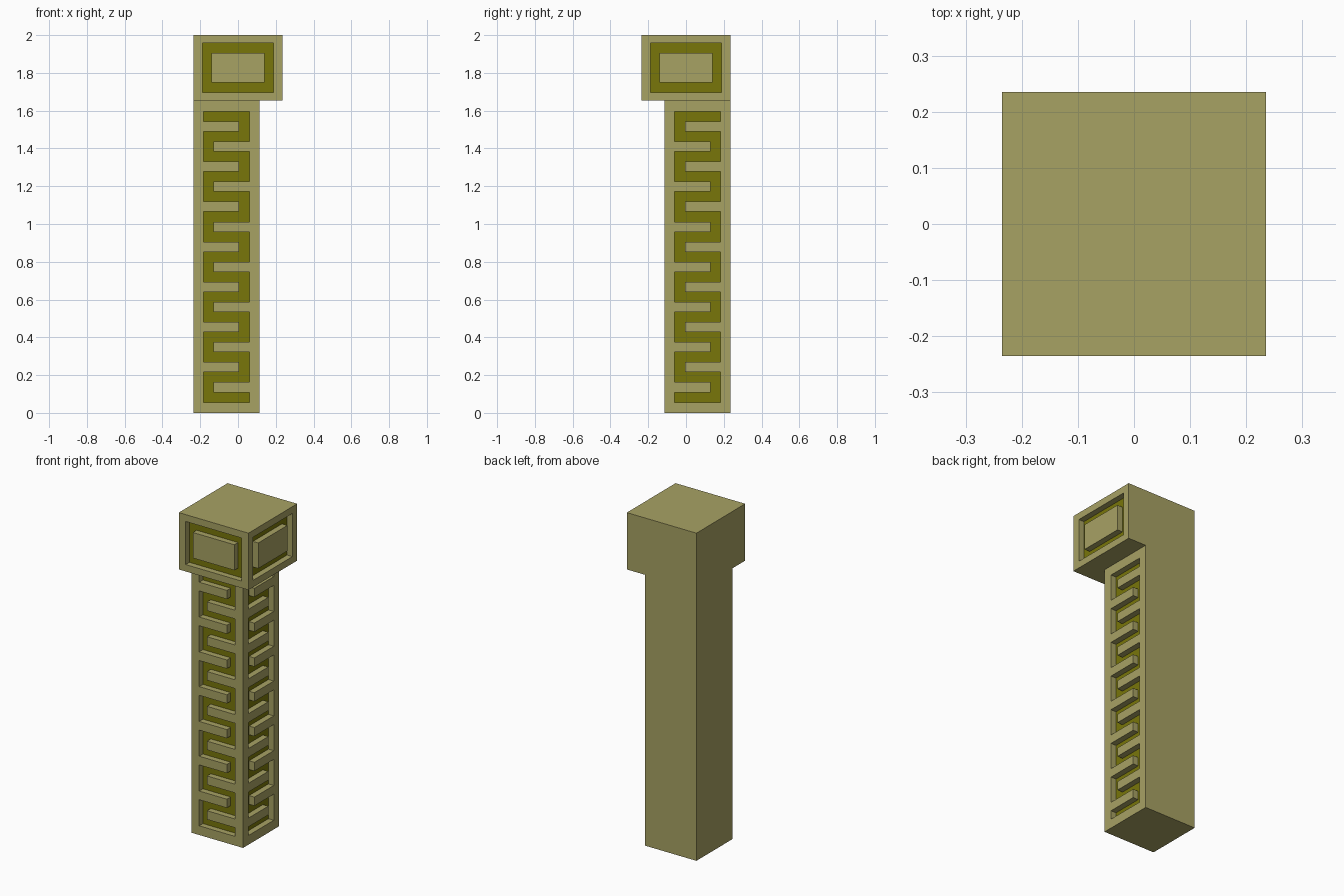
import bpy
import bmesh
from mathutils import Vector

cube = bpy.data.objects.get("Cube")
if cube:
    bpy.data.objects.remove(cube, do_unlink=True)

HALF = 0.235       # half width of the head
SHAFT = 0.114      # inner limit of the shaft
NECK = 1.653       # where shaft meets head
DEPTH = 0.036      # groove depth


def material(name, color):
    mat = bpy.data.materials.new(name)
    mat.use_nodes = True
    mat.diffuse_color = (*color, 1)
    mat.node_tree.nodes["Principled BSDF"].inputs["Base Color"].default_value = (*color, 1)
    return mat


stone = material("pale olive stone", (0.39, 0.36, 0.127))
inlay = material("dark olive inlay", (0.188, 0.181, 0.003))


def grooved_block(name, inner, bottom, top, u_cuts, z_cuts, is_groove):
    """Box whose front and left faces carry a sunken pattern, mirrored on the shared corner."""
    bm = bmesh.new()
    bmesh.ops.create_cube(bm, size=1)
    for v in bm.verts:
        v.co = (inner if v.co.x > 0 else -HALF,
                HALF if v.co.y > 0 else -inner,
                top if v.co.z > 0 else bottom)

    # Slice the box along every pattern line
    planes = [((u, 0, 0), (1, 0, 0)) for u in u_cuts]
    planes += [((0, -u, 0), (0, 1, 0)) for u in u_cuts]
    planes += [((0, 0, z), (0, 0, 1)) for z in z_cuts]
    for co, no in planes:
        bmesh.ops.bisect_plane(bm, geom=bm.verts[:] + bm.edges[:] + bm.faces[:],
                               plane_co=co, plane_no=no, dist=1e-5)
    bm.normal_update()

    # Sink the pattern cells and colour their floors
    for normal in (Vector((0, -1, 0)), Vector((1, 0, 0))):
        cells = []
        for f in bm.faces:
            c = f.calc_center_median()
            u = c.x if normal.y else -c.y
            if f.normal.dot(normal) > 0.9 and is_groove(u, c.z):
                cells.append(f)
        bmesh.ops.inset_region(bm, faces=cells, thickness=0, depth=0)
        for v in {v for f in cells for v in f.verts}:
            v.co -= normal * DEPTH
        for f in cells:
            f.material_index = 1
        bm.normal_update()

    # Merge leftover flat slices
    bmesh.ops.dissolve_limit(bm, angle_limit=0.01, verts=bm.verts[:],
                             edges=bm.edges[:], delimit={'MATERIAL'})
    mesh = bpy.data.meshes.new(name)
    bm.to_mesh(mesh)
    bm.free()
    mesh.materials.append(stone)
    mesh.materials.append(inlay)
    obj = bpy.data.objects.new(name, mesh)
    bpy.context.collection.objects.link(obj)
    return obj


# Shaft with a meander of fifteen bars joined at alternating ends
BARS = 15
Z0, Z1 = 0.056, 1.596
STEP = (Z1 - Z0) / (2 * BARS - 1)
U = (-0.182, -0.129, 0.005, 0.06)


def meander(u, z):
    if not (U[0] < u < U[3] and Z0 < z < Z1):
        return False
    row = int((Z1 - z) / STEP)
    if row % 2 == 0:
        return True
    return u > U[2] if row % 4 == 1 else u < U[1]


grooved_block("shaft", SHAFT, 0, NECK, U,
              [Z0 + i * STEP for i in range(2 * BARS)], meander)


# Head with a rectangular ring around a raised panel
def ring(u, z):
    outer = abs(u) < 0.189 and 1.695 < z < 1.958
    panel = abs(u) < 0.14 and 1.748 < z < 1.904
    return outer and not panel


grooved_block("head", HALF, NECK, 2, (-0.189, -0.14, 0.14, 0.189),
              (1.695, 1.748, 1.904, 1.958), ring)
